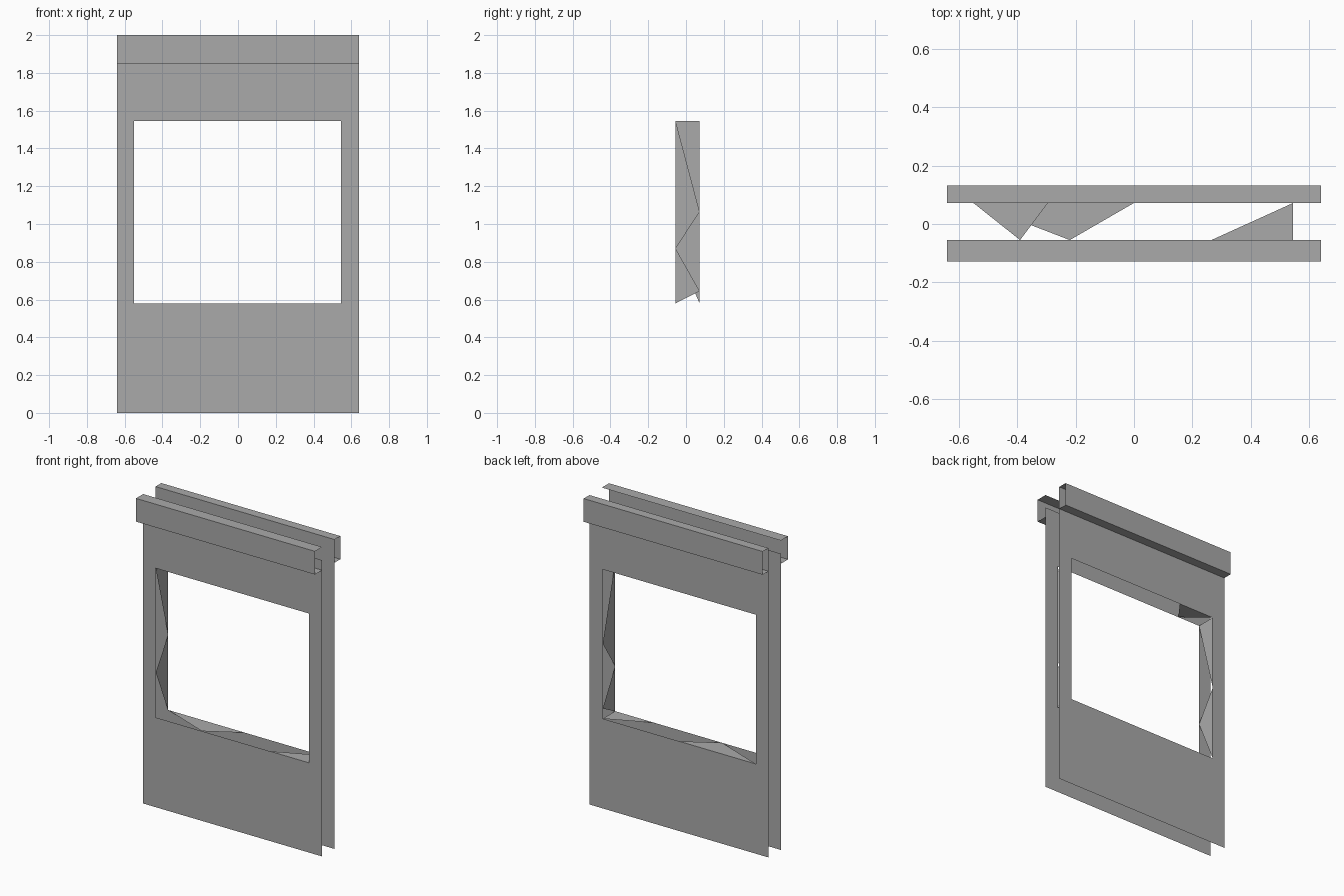
import bpy
import bmesh

cube = bpy.data.objects.get("Cube")
if cube:
    bpy.data.objects.remove(cube, do_unlink=True)

GREY = (0.4, 0.4, 0.4)
paint = bpy.data.materials.new("plain grey")
paint.use_nodes = True
paint.diffuse_color = (*GREY, 1)
paint.node_tree.nodes["Principled BSDF"].inputs["Base Color"].default_value = (*GREY, 1)

HALF = 0.64                    # half width of the panels
FRONT, BACK = -0.055, 0.072    # y of the two panels
LEFT, RIGHT = -0.55, 0.545     # window opening
SILL, HEAD = 0.58, 1.545
RAIL_LOW, RAIL_TOP = 1.85, 2.0


def build(name, polygons):
    """Make one flat shaded object from a few polygons."""
    bm = bmesh.new()
    for points in polygons:
        bm.faces.new([bm.verts.new(p) for p in points])
    bmesh.ops.remove_doubles(bm, verts=bm.verts, dist=0.0001)
    mesh = bpy.data.meshes.new(name)
    bm.to_mesh(mesh)
    bm.free()
    mesh.materials.append(paint)
    obj = bpy.data.objects.new(name, mesh)
    bpy.context.collection.objects.link(obj)
    return obj


def panel(name, y, top, flip):
    """Thin sheet with a rectangular window opening."""
    xs, zs = (-HALF, LEFT, RIGHT, HALF), (0, SILL, HEAD, top)
    cells = []
    for i in range(3):
        for j in range(3):
            if (i, j) != (1, 1):
                quad = [(xs[i], y, zs[j]), (xs[i + 1], y, zs[j]),
                        (xs[i + 1], y, zs[j + 1]), (xs[i], y, zs[j + 1])]
                cells.append(quad[::-1] if flip else quad)
    build(name, cells)


def rail(name, inner, outer):
    """Channel with open ends: bottom flange, outer web and top flange."""
    profile = [(inner, RAIL_LOW), (outer, RAIL_LOW), (outer, RAIL_TOP), (inner, RAIL_TOP)]
    strips = []
    for (y0, z0), (y1, z1) in zip(profile, profile[1:]):
        strip = [(-HALF, y0, z0), (HALF, y0, z0), (HALF, y1, z1), (-HALF, y1, z1)]
        strips.append(strip if outer > inner else strip[::-1])
    build(name, strips)


# Panels and their top rails
panel("front_panel", FRONT, 1.915, False)
panel("back_panel", BACK, RAIL_TOP, True)
rail("front_rail", FRONT, -0.128)
rail("back_rail", BACK, 0.131)

# Triangular webs that join the window edges, listed as (position, y)
sill_webs = [[(LEFT, BACK), (-0.22, FRONT), (0, BACK)],
             [(0.265, FRONT), (RIGHT, FRONT), (RIGHT, BACK)]]
head_webs = [[(LEFT, BACK), (-0.295, BACK), (-0.39, FRONT)]]
build("window_sill", [[(x, y, SILL) for x, y in tri] for tri in sill_webs])
build("window_head", [[(x, y, HEAD) for x, y in tri] for tri in head_webs])

MID_BACK, MID_FRONT = 1.065, 0.87
right_webs = [[(HEAD, FRONT), (MID_BACK, BACK), (HEAD, BACK)],
              [(MID_BACK, BACK), (MID_FRONT, FRONT), (SILL, BACK)]]
left_webs = [[(HEAD, FRONT), (MID_BACK, BACK), (MID_FRONT, FRONT)],
             [(MID_FRONT, FRONT), (0.645, BACK), (SILL, FRONT)]]
build("right_window_jamb", [[(LEFT, y, z) for z, y in tri] for tri in right_webs])
build("left_window_jamb", [[(RIGHT, y, z) for z, y in tri] for tri in left_webs])
